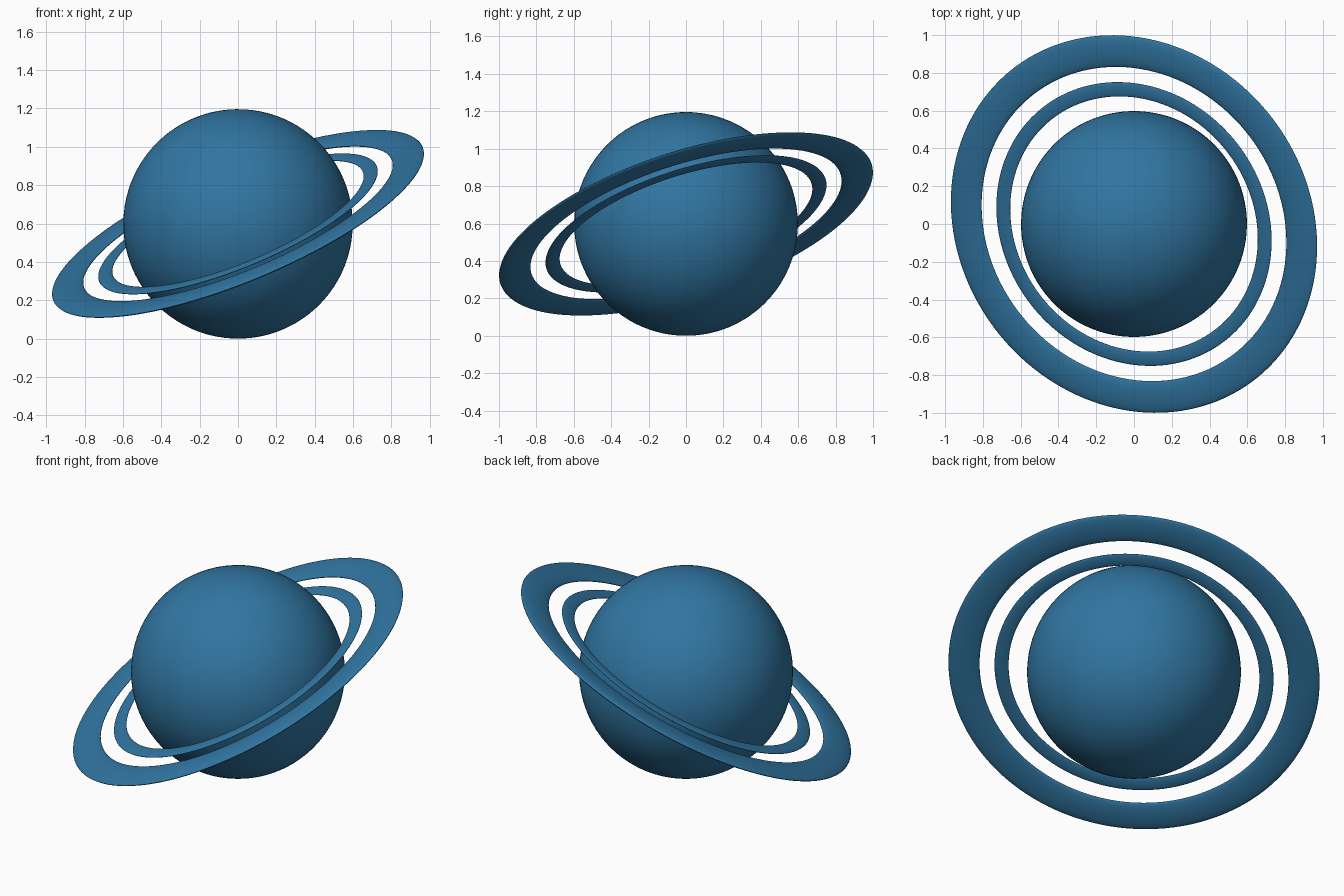
import bpy
from mathutils import Vector

cube = bpy.data.objects.get("Cube")
if cube:
    bpy.data.objects.remove(cube, do_unlink=True)

CENTRE = Vector((0, 0, 0.598))
AXIS = Vector((-0.369, -0.286, 0.884)).normalized()
TILT = Vector((0, 0, 1)).rotation_difference(AXIS).to_euler()

# One blue for the whole model
blue = bpy.data.materials.new("ocean blue")
blue.use_nodes = True
colour = (0.03, 0.18, 0.36, 1)
blue.diffuse_color = colour
blue.node_tree.nodes["Principled BSDF"].inputs["Base Color"].default_value = colour


def finish(name):
    obj = bpy.context.object
    obj.name = name
    obj.data.materials.append(blue)
    bpy.ops.object.shade_smooth()
    return obj


def ring(name, inner, outer, flatness=0.2):
    """Flattened torus lying in the tilted ring plane."""
    bpy.ops.mesh.primitive_torus_add(
        major_segments=128, minor_segments=24,
        major_radius=(inner + outer) / 2, minor_radius=(outer - inner) / 2,
        location=CENTRE, rotation=TILT)
    finish(name).scale.z = flatness


# Planet globe
bpy.ops.mesh.primitive_uv_sphere_add(
    segments=96, ring_count=48, radius=CENTRE.z, location=CENTRE, rotation=TILT)
finish("globe")

# Two flat rings
ring("inner_ring", 0.705, 0.784)
ring("outer_ring", 0.868, 1.043)
